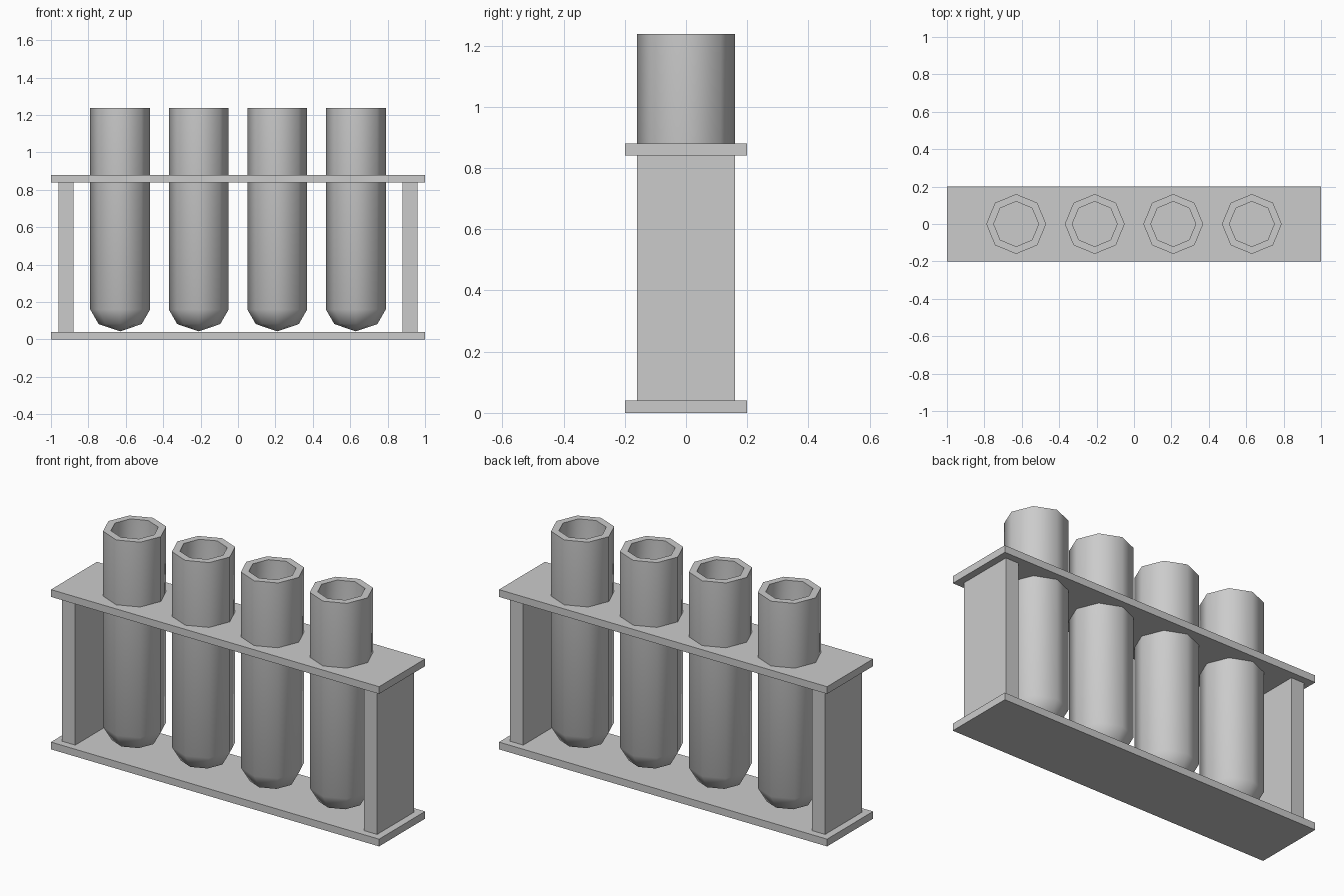
import bpy, bmesh
from math import cos, sin, pi, radians

if "Cube" in bpy.data.objects:
    bpy.data.objects.remove(bpy.data.objects["Cube"])

SIDES = 8


def box(name, x0, x1, y, z0, z1):
    bm = bmesh.new()
    bmesh.ops.create_cube(bm, size=1)
    for v in bm.verts:
        v.co = (x1 if v.co.x > 0 else x0, y if v.co.y > 0 else -y, z1 if v.co.z > 0 else z0)
    return finish(name, bm)


def finish(name, bm):
    bmesh.ops.recalc_face_normals(bm, faces=bm.faces)
    me = bpy.data.meshes.new(name)
    bm.to_mesh(me)
    bm.free()
    ob = bpy.data.objects.new(name, me)
    bpy.context.collection.objects.link(ob)
    return ob


def lathe(name, profile, x):
    """Closed solid turned from an (r, z) profile; first and last points lie on the axis."""
    bm = bmesh.new()
    first = bm.verts.new((0, 0, profile[0][1]))
    last = bm.verts.new((0, 0, profile[-1][1]))
    rings = [[bm.verts.new((r * cos(2 * pi * i / SIDES), r * sin(2 * pi * i / SIDES), z))
              for i in range(SIDES)] for r, z in profile[1:-1]]
    for i in range(SIDES):
        j = (i + 1) % SIDES
        bm.faces.new((first, rings[0][j], rings[0][i]))
        for a, b in zip(rings, rings[1:]):
            bm.faces.new((a[i], a[j], b[j], b[i]))
        bm.faces.new((last, rings[-1][i], rings[-1][j]))
    ob = finish(name, bm)
    ob.location.x = x
    bpy.ops.object.select_all(action='DESELECT')
    ob.select_set(True)
    bpy.context.view_layer.objects.active = ob
    bpy.ops.object.shade_smooth_by_angle(angle=radians(50))
    return ob


# Rack: two shelves and two side panels
box("base_plate", -1, 1, 0.2, 0, 0.04)
box("top_plate", -1, 1, 0.2, 0.84, 0.88)
box("left_panel", -0.96, -0.88, 0.16, 0.04, 0.84)
box("right_panel", 0.88, 0.96, 0.16, 0.04, 0.84)

# Hollow tubes: outside from the tip up, over the rim, back down inside
tube = [(0, 0.043), (0.115, 0.082), (0.16, 0.16), (0.16, 1.237),
        (0.12, 1.237), (0.12, 0.17), (0.085, 0.112), (0, 0.083)]
for n in range(4):
    lathe(f"tube_{n + 1}", tube, -0.63 + 0.42 * n)
